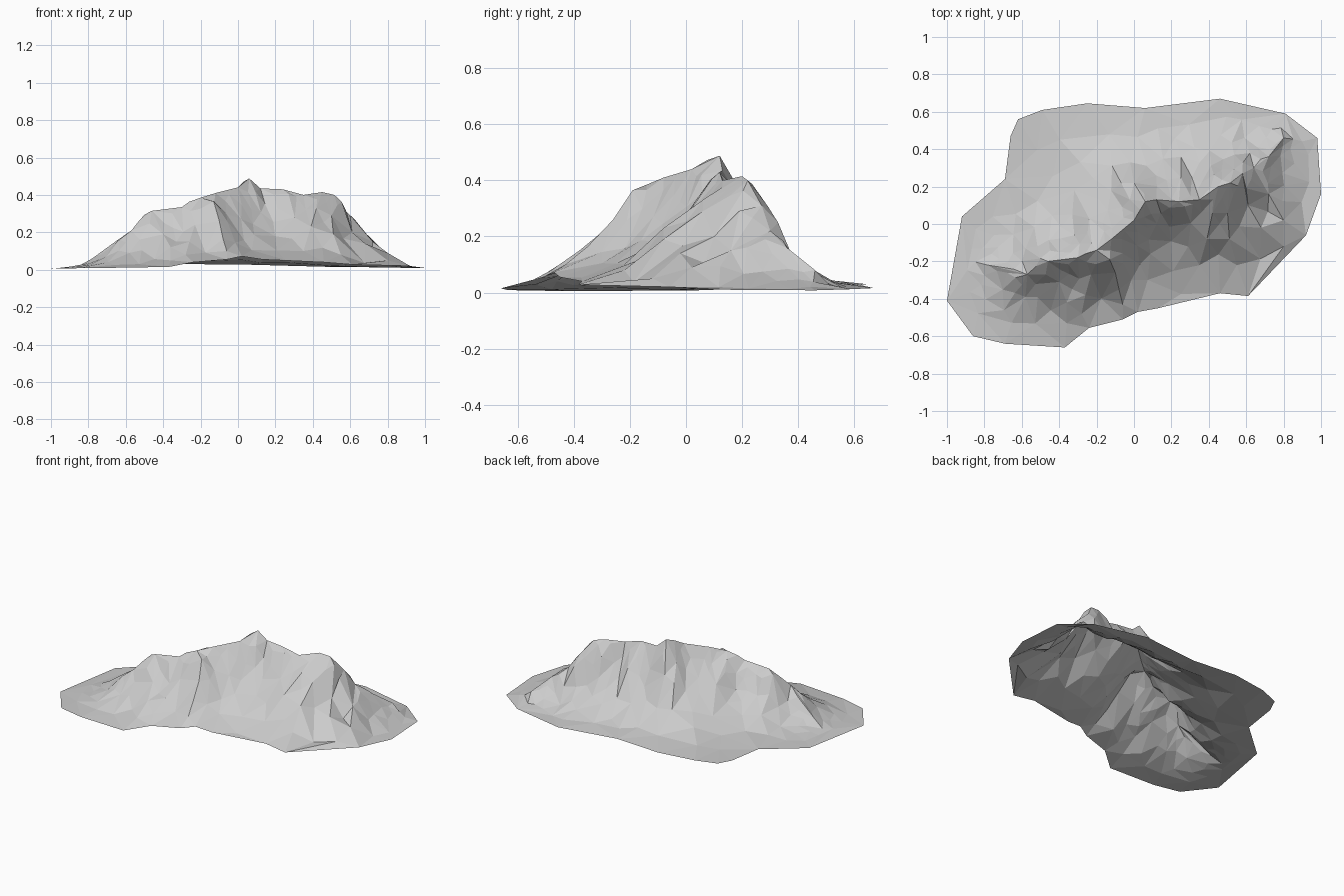
import bpy, random
from mathutils import Vector, noise, geometry

if "Cube" in bpy.data.objects:
    bpy.data.objects.remove(bpy.data.objects["Cube"])

random.seed(4)

# Rim of the terrain sheet (x, y, z)
rim = [(-1, -.41, .005), (-.86, -.60, .008), (-.69, -.64, .01), (-.37, -.66, .015),
       (-.24, -.555, .04), (-.06, -.51, .055), (.02, -.47, .072), (.13, -.45, .055),
       (.46, -.37, .04), (.61, -.385, .028), (.92, -.06, .02), (1, .16, .01),
       (.98, .46, .008), (.81, .59, .012), (.46, .67, .016), (.06, .62, .027),
       (-.25, .645, .03), (-.49, .61, .03), (-.62, .56, .025), (-.66, .47, .02),
       (-.69, .24, .015), (-.92, .04, .008)]

# Main crest, west to east
crest = [(-.78, -.22, .06), (-.57, -.27, .21), (-.46, -.2, .315), (-.3, -.18, .335),
         (-.2, -.14, .385), (-.12, -.08, .41), (0, .02, .44), (.06, .12, .488),
         (.12, .13, .435), (.24, .12, .43), (.35, .13, .40), (.45, .2, .415),
         (.515, .22, .40), (.58, .27, .31), (.64, .3, .22), (.72, .36, .16), (.8, .46, .08)]

# Side spurs running down from the crest
spurs = [
    [(.45, .2, .415), (.42, .06, .33), (.39, -.08, .23), (.35, -.22, .1)],
    [(.58, .27, .31), (.61, .1, .2), (.68, -.02, .14), (.8, -.12, .05)],
    [(.64, .3, .22), (.72, .16, .15), (.8, .02, .09)],
    [(.515, .22, .40), (.5, .06, .29), (.51, -.08, .19), (.55, -.22, .08)],
    [(-.2, -.14, .385), (-.13, -.19, .365), (-.1, -.26, .26), (-.08, -.35, .165), (-.06, -.43, .1)],
    [(-.3, -.18, .335), (-.23, -.27, .24), (-.26, -.38, .15), (-.28, -.48, .08)],
    [(-.46, -.2, .315), (-.4, -.31, .19), (-.36, -.42, .12), (-.36, -.53, .05)],
    [(-.57, -.27, .21), (-.58, -.39, .09)],
    [(-.18, -.12, .385), (-.24, .03, .24), (-.32, .18, .11)],
    [(.06, .12, .48), (.0, .22, .31), (-.02, .33, .14)],
    [(.24, .12, .42), (.25, .25, .29), (.25, .36, .14)],
]


def nearest(p, line):
    """Distance, interpolated height and side of the closest point on a polyline."""
    best = (9, 0, 1)
    for a, b in zip(line, line[1:]):
        va, e = Vector(a[:2]), Vector(b[:2]) - Vector(a[:2])
        t = min(1, max(0, (p - va).dot(e) / e.length_squared))
        d = (p - va - e * t).length
        if d < best[0]:
            best = (d, a[2] + (b[2] - a[2]) * t, e.cross(p - va))
    return best


closed_rim = rim + rim[:1]


def height(p):
    d1, top, side = nearest(p, crest)
    d2, base, _ = nearest(p, closed_rim)
    t = d2 / (d1 + d2 + 1e-6)
    z = base + (top - base) * t ** (2.4 if side > 0 else 2.0)
    for s in spurs:
        d, sz, _ = nearest(p, s)
        z = max(z, z + (sz - z) * max(0, 1 - d / .1))
    # gullies and rough rock, fading at rim and crest
    n = noise.noise(Vector((p.x * 11, p.y * 6, 2)))
    return max(.004, z + n * .2 * t * (1 - t) * min(1, z * 5))


def inside(p):
    hit = False
    for a, b in zip(closed_rim, closed_rim[1:]):
        if (a[1] > p.y) != (b[1] > p.y):
            if p.x < a[0] + (p.y - a[1]) * (b[0] - a[0]) / (b[1] - a[1]):
                hit = not hit
    return hit


# Fixed feature points: rim, crest and spurs
pts = [Vector(v) for v in rim]
edges = []
for line in [crest] + spurs:
    prev = None
    for v in line:
        v = Vector(v)
        i = next((k for k, q in enumerate(pts) if (q.xy - v.xy).length < .03), None)
        if i is None:
            pts.append(v)
            i = len(pts) - 1
        if prev is not None and prev != i:
            edges.append((prev, i))
        prev = i

# Scattered slope points, dense on the crags and sparse on the apron
for _ in range(6000):
    p = Vector((random.uniform(-1, 1), random.uniform(-.67, .67)))
    if not inside(p) or nearest(p, closed_rim)[0] < .045:
        continue
    gap = .04 + .12 * min(1, nearest(p, crest)[0] / .5)
    if all((q.xy - p).length > gap * .85 for q in pts):
        pts.append(Vector((p.x, p.y, height(p))))

# Triangulate into one open faceted sheet
flat = [p.xy for p in pts]
co, _, faces, origin, _, _ = geometry.delaunay_2d_cdt(
    flat, edges, [list(range(len(rim)))], 1, 1e-5)
verts = [(c.x, c.y, pts[o[0]].z if o else height(c)) for c, o in zip(co, origin)]
mesh = bpy.data.meshes.new("mountain")
mesh.from_pydata(verts, [], faces)
mesh.update()
mountain = bpy.data.objects.new("mountain", mesh)
bpy.context.collection.objects.link(mountain)
